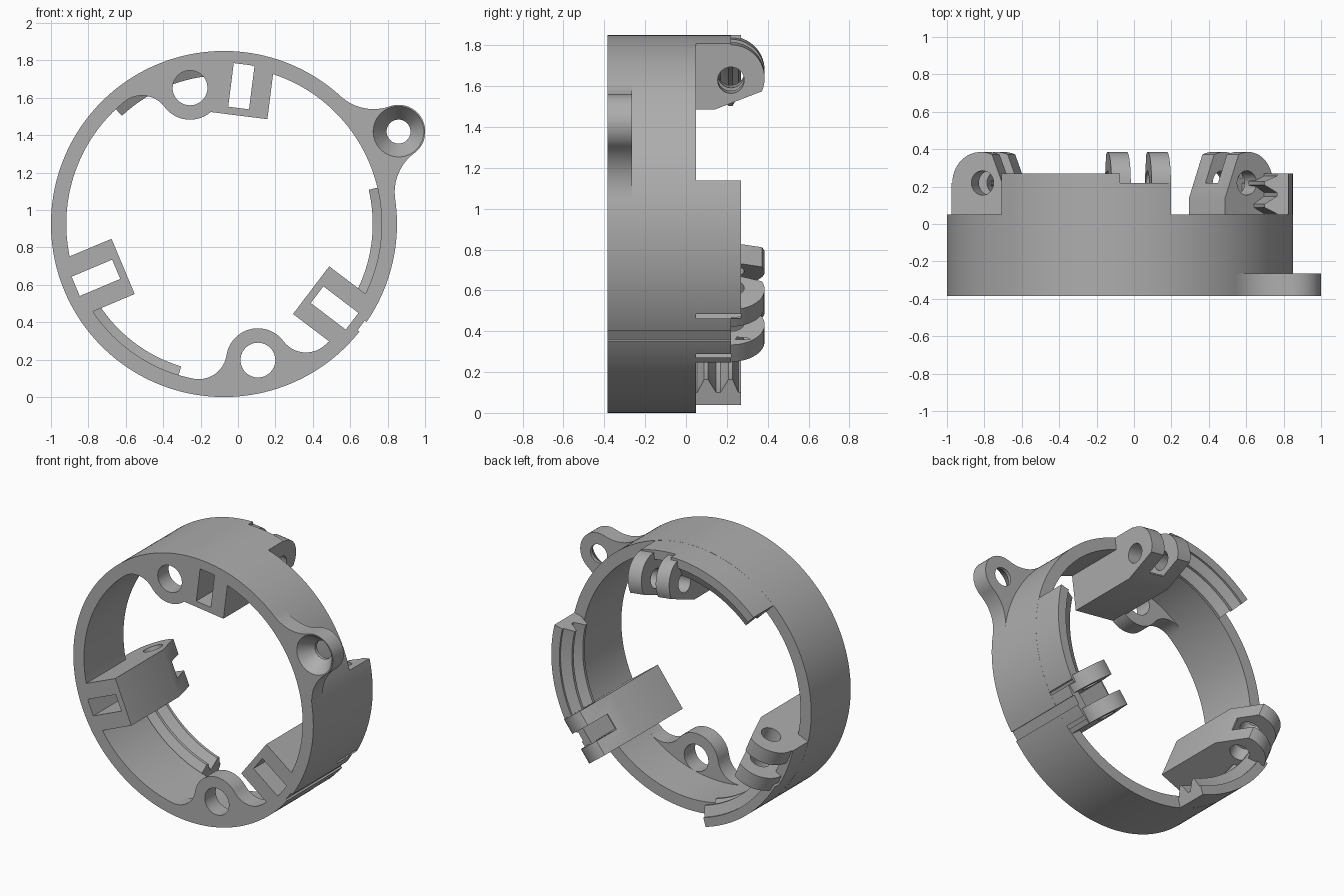
import bpy, bmesh
from math import sin, cos, radians, pi, acos, atan2

if "Cube" in bpy.data.objects:
    bpy.data.objects.remove(bpy.data.objects["Cube"])

CX, CZ = -0.075, 0.925            # ring axis (runs along y)
R, RI = 0.925, 0.843              # ring outer / inner radius
FRONT, BACK = -0.385, 0.05

mat = bpy.data.materials.new("plain grey")
mat.diffuse_color = (0.42, 0.42, 0.42, 1)
mat.use_nodes = True
mat.node_tree.nodes["Principled BSDF"].inputs["Base Color"].default_value = mat.diffuse_color


def place(p, a):
    """Local (radial, tangential, y) at angle a (degrees) to world."""
    u, v, w = p
    c, s = cos(radians(a)), sin(radians(a))
    return (CX + u * c - v * s, w, CZ + u * s + v * c)


def make(name, bm):
    bmesh.ops.recalc_face_normals(bm, faces=bm.faces)
    me = bpy.data.meshes.new(name)
    bm.to_mesh(me)
    bm.free()
    me.materials.append(mat)
    ob = bpy.data.objects.new(name, me)
    bpy.context.collection.objects.link(ob)
    return ob


def loft(name, loop_a, loop_b, a=0):
    """Capped solid between two matching loops."""
    bm = bmesh.new()
    A = [bm.verts.new(place(p, a)) for p in loop_a]
    B = [bm.verts.new(place(p, a)) for p in loop_b]
    bm.faces.new(A)
    bm.faces.new(B)
    n = len(A)
    for i in range(n):
        j = (i + 1) % n
        bm.faces.new((A[i], A[j], B[j], B[i]))
    return make(name, bm)


def plate(name, uv, w0, w1, a=0):
    return loft(name, [(u, v, w0) for u, v in uv], [(u, v, w1) for u, v in uv], a)


def box(name, u0, u1, v, w0, w1, a):
    return plate(name, [(u0, -v), (u1, -v), (u1, v), (u0, v)], w0, w1, a)


def circle(u, r, n=48):
    return [(u + r * cos(2 * pi * i / n), r * sin(2 * pi * i / n)) for i in range(n)]


def revolve(name, profile, a0, a1, n):
    """Revolve an (r, y) profile about the ring axis."""
    full = a1 - a0 >= 360
    bm = bmesh.new()
    rows = [[bm.verts.new(place((r, 0, y), a0 + (a1 - a0) * i / n)) for r, y in profile]
            for i in range(n if full else n + 1)]
    m = len(profile)
    for i in range(n):
        A, B = rows[i], rows[(i + 1) % len(rows)]
        for k in range(m):
            l = (k + 1) % m
            bm.faces.new((A[k], A[l], B[l], B[k]))
    if not full:
        bm.faces.new(rows[0])
        bm.faces.new(rows[-1])
    return make(name, bm)


def boolean(ob, other, op):
    m = ob.modifiers.new("bool", 'BOOLEAN')
    m.operation, m.object, m.solver = op, other, 'EXACT'
    bpy.context.view_layer.objects.active = ob
    bpy.ops.object.modifier_apply(modifier=m.name)
    bpy.data.objects.remove(other)


def filleted(d, rb, f, outside):
    """Outline of a round boss at radius d, blended into the ring by fillets f."""
    fr = R + f if outside else RI - f            # fillet centre radius
    ang = acos((fr * fr + d * d - (rb + f) ** 2) / (2 * fr * d))
    fu, fv = fr * cos(ang), fr * sin(ang)
    t0 = ang + (pi if outside else 0)            # towards the ring
    t1 = atan2(-fv, d - fu)                      # towards the boss
    dt = (t1 - t0 + pi) % (2 * pi) - pi
    half = [(fu + f * cos(t0 + dt * i / 12), fv + f * sin(t0 + dt * i / 12)) for i in range(13)]
    b0 = atan2(fv, fu - d)
    b1 = 0 if outside else pi
    half += [(d + rb * cos(b0 + (b1 - b0) * i / 16), rb * sin(b0 + (b1 - b0) * i / 16))
             for i in range(1, 17)]
    root = [(0.885 * cos(ang * k / 6), 0.885 * sin(ang * k / 6)) for k in range(-6, 7)]
    return half + [(u, -v) for u, v in half[-2::-1]] + root


# main ring
ring = revolve("clamp_ring", [(R, FRONT), (R, BACK), (RI, BACK), (RI, FRONT)], 0, 360, 240)

# raised wall segments with two thread ridges inside
wall = [(.9245, .03), (.9245, .27), (.862, .27), (.862, .257), (.795, .228), (.795, .208),
        (.862, .168), (.862, .148), (.795, .108), (.795, .088), (.862, .055), (.862, .03)]
for k in range(3):
    boolean(ring, revolve("threaded_wall", wall, 90 + 120 * k, 133.3 + 120 * k, 30), 'UNION')

# round bosses inside the ring
for a in (104, 284):
    boolean(ring, plate("boss", filleted(.75, .17, .15, False), FRONT, -.265, a), 'UNION')

# outer screw ear
EAR = 27.9
boolean(ring, plate("screw_ear", filleted(1.056, .143, .26, True), FRONT, -.265, EAR), 'UNION')

# hinge blocks with forked, rounded ends
LUGS = (82.8, 202.8, 322.8)
arc = [(.74 + .165 * sin(radians(t)), .22 + .165 * cos(radians(t))) for t in range(-15, 91, 7)]
side = [(.585, FRONT), (.585, .14), (.675, .372)] + arc + [(.95, .22), (.95, FRONT)]
for a in LUGS:
    lug = loft("hinge_block", [(u, -.16, w) for u, w in side], [(u, .16, w) for u, w in side], a)
    hull = plate("hull", [(.9245 * cos(2 * pi * i / 240), .9245 * sin(2 * pi * i / 240))
                          for i in range(240)], -.6, .6)
    boolean(lug, hull, 'INTERSECT')
    pin = [(u, w + .22) for u, w in circle(.73, .065, 32)]
    boolean(lug, loft("pin", [(u, -.3, w) for u, w in pin], [(u, .3, w) for u, w in pin], a),
            'DIFFERENCE')
    boolean(lug, box("fork_slot", .4, 1.1, .056, .22, .6, a), 'DIFFERENCE')
    boolean(ring, lug, 'UNION')
for a in LUGS:
    boolean(ring, box("through_slot", .625, .86, .056, -.6, .6, a), 'DIFFERENCE')

# boss holes, countersunk ear hole, shallow outer groove
for a in (104, 284):
    boolean(ring, plate("boss_hole", circle(.75, .093), -.6, -.2, a), 'DIFFERENCE')
boolean(ring, plate("ear_hole", circle(1.056, .064), -.6, -.2, EAR), 'DIFFERENCE')
boolean(ring, loft("countersink", [(u, v, -.387) for u, v in circle(1.056, .137)],
                   [(u, v, -.285) for u, v in circle(1.056, .062)], EAR), 'DIFFERENCE')
boolean(ring, box("groove", .912, 1.1, .032, -.6, .6, -36.5), 'DIFFERENCE')

bpy.ops.object.select_all(action='DESELECT')
ring.select_set(True)
bpy.context.view_layer.objects.active = ring
bpy.ops.object.shade_smooth_by_angle(angle=radians(25))
